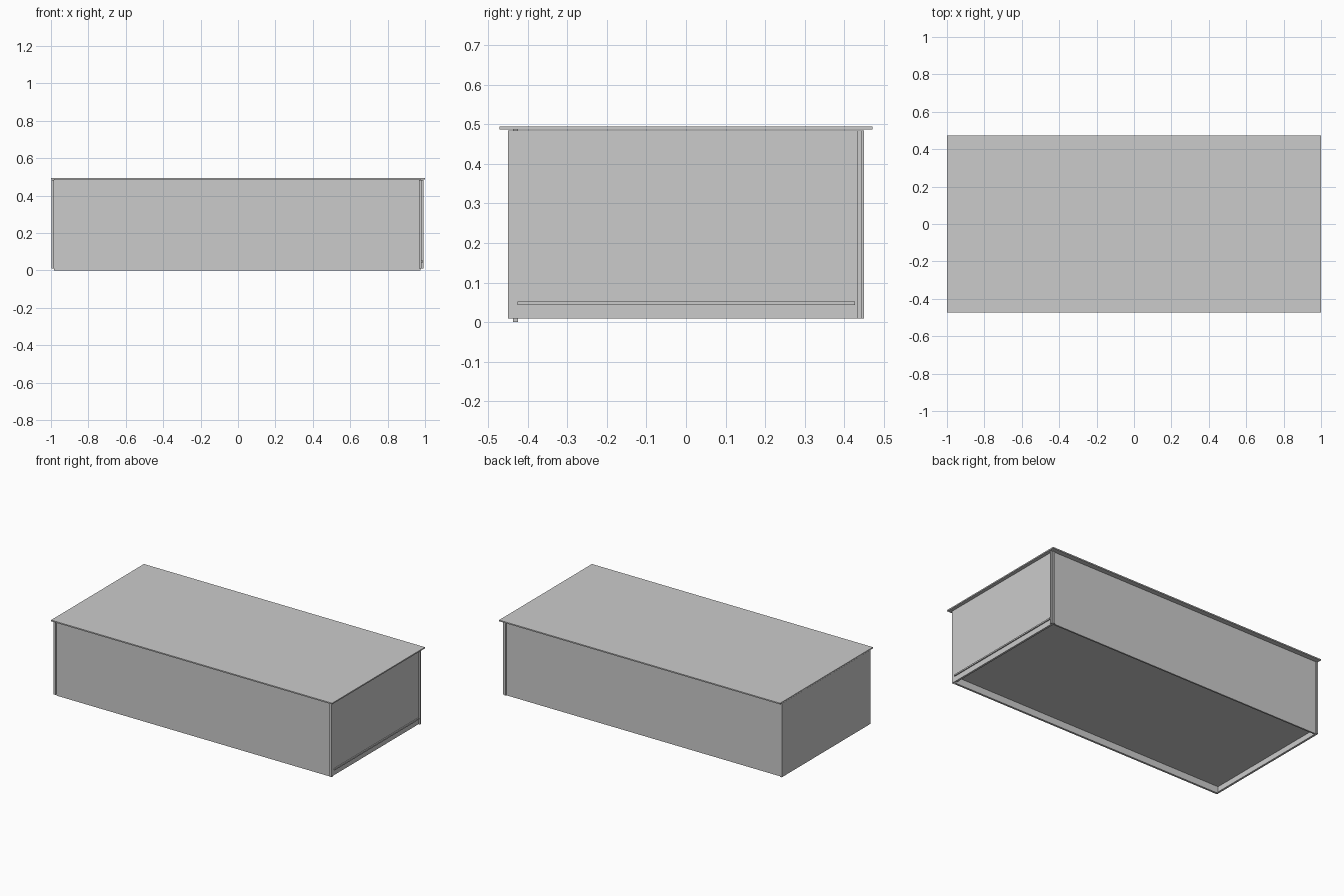
import bpy

if "Cube" in bpy.data.objects:
    bpy.data.objects.remove(bpy.data.objects["Cube"])


def board(name, x, y, z):
    """Flat board given its min/max extents on each axis."""
    bpy.ops.mesh.primitive_cube_add(size=1, location=(sum(x) / 2, sum(y) / 2, sum(z) / 2))
    ob = bpy.context.object
    ob.name = name
    ob.scale = (x[1] - x[0], y[1] - y[0], z[1] - z[0])
    bpy.ops.object.transform_apply(location=False, rotation=False, scale=True)
    return ob


# overhanging top
board("top_board", (-1.0, 1.0), (-0.472, 0.472), (0.487, 0.495))

# end panels, the right one set slightly further in
for name, x0 in (("left_panel", -0.997), ("right_panel", 0.968)):
    board(name, (x0, x0 + 0.013), (-0.45, 0.45), (0.009, 0.484))

# long panels between and through the ends
board("front_panel", (-0.985, 0.975), (-0.438, -0.425), (0.0, 0.487))
board("back_panel", (-0.985, 0.992), (0.434, 0.444), (0.009, 0.484))

# raised floor, its edge showing through the right end
board("floor_board", (-0.985, 0.988), (-0.426, 0.427), (0.043, 0.052))
